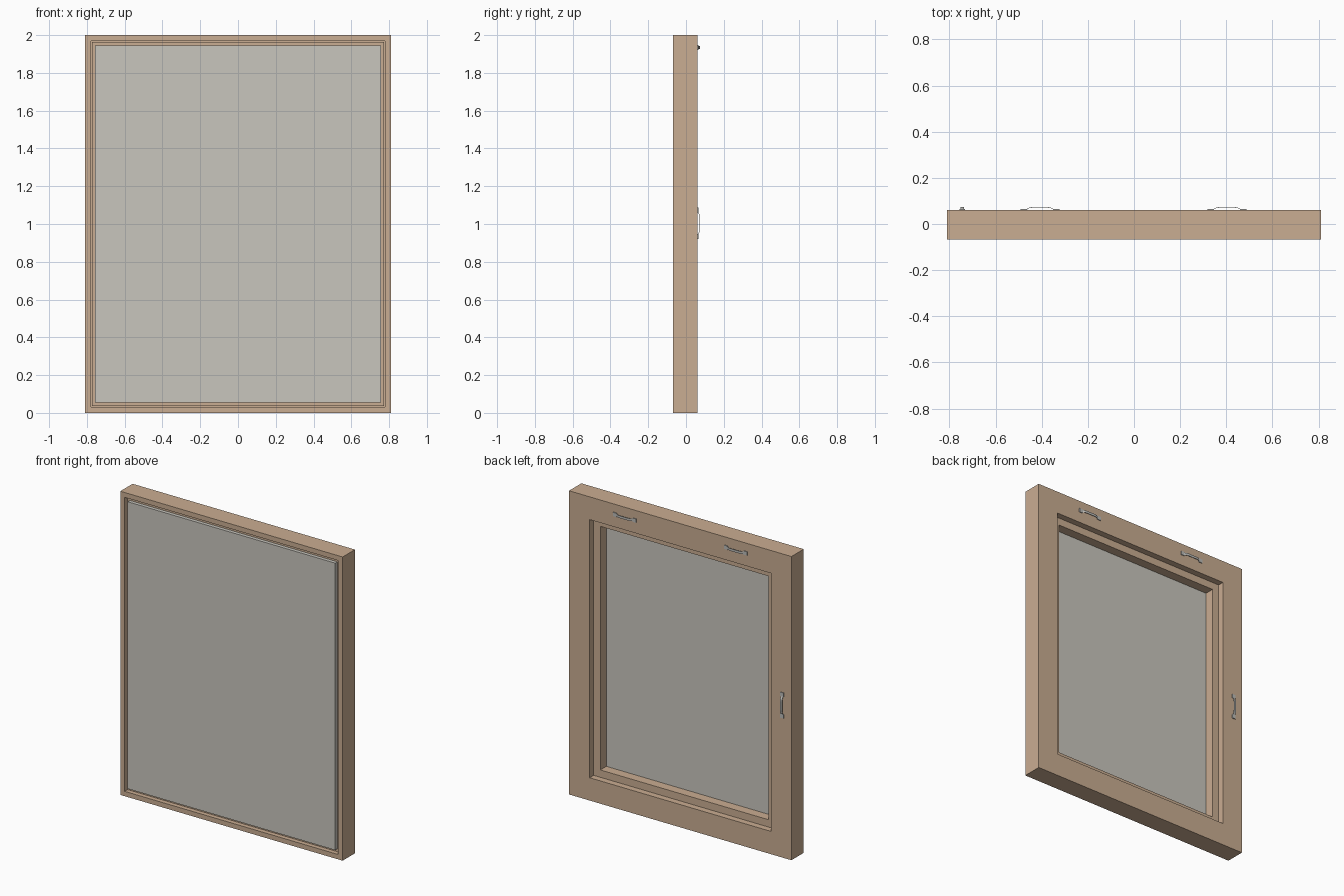
import bpy, bmesh
from mathutils import Matrix, Vector
from math import radians

if "Cube" in bpy.data.objects:
    bpy.data.objects.remove(bpy.data.objects["Cube"])


def material(name, rgb):
    m = bpy.data.materials.new(name)
    m.diffuse_color = (*rgb, 1)
    m.use_nodes = True
    m.node_tree.nodes["Principled BSDF"].inputs["Base Color"].default_value = m.diffuse_color
    return m


WOOD = material("tan wood", (0.59, 0.418, 0.287))
GLASS = material("grey glass", (0.584, 0.565, 0.515))
METAL = material("grey metal", (0.50, 0.50, 0.48))


def finish(bm, name, mat):
    bmesh.ops.recalc_face_normals(bm, faces=bm.faces)
    me = bpy.data.meshes.new(name)
    bm.to_mesh(me)
    bm.free()
    me.materials.append(mat)
    ob = bpy.data.objects.new(name, me)
    bpy.context.collection.objects.link(ob)
    return ob


def ring(name, section, mat):
    """Mitred rectangular frame; section = (inset from outer edge, y) points."""
    bm = bmesh.new()
    loops = []
    for sx, sz in ((-1, -1), (1, -1), (1, 1), (-1, 1)):
        loops.append([bm.verts.new((sx * (0.81 - i), y, 1 + sz * (1 - i)))
                      for i, y in section])
    n = len(section)
    for a in range(4):
        p, q = loops[a], loops[(a + 1) % 4]
        for k in range(n):
            j = (k + 1) % n
            bm.faces.new((p[k], q[k], q[j], p[j]))
    return finish(bm, name, mat)


def handle(name, x, z, angle):
    """Bow handle: arched strap with two mounting pads, on the back face."""
    bm = bmesh.new()
    half = [(0.083, 0.0605), (0.060, 0.0625), (0.046, 0.0705), (0.030, 0.0725)]
    path = half + [(-a, b) for a, b in reversed(half)]
    t, w = 0.0025, 0.008
    rows = []
    for px, py in path:
        rows.append([bm.verts.new((px, py + dy, dz)) for dy, dz in
                     ((-t / 2, -w), (t / 2, -w), (t / 2, w), (-t / 2, w))])
    for p, q in zip(rows, rows[1:]):
        for k in range(4):
            j = (k + 1) % 4
            bm.faces.new((p[k], q[k], q[j], p[j]))
    bm.faces.new(rows[0])
    bm.faces.new(rows[-1])
    for s in (-1, 1):
        bmesh.ops.create_cube(bm, size=1, matrix=Matrix.Translation((s * 0.071, 0.062, 0))
                              @ Matrix.Diagonal((0.026, 0.006, 0.025, 1)))
    ob = finish(bm, name, METAL)
    ob.location = (x, 0, z)
    ob.rotation_euler = (0, angle, 0)
    return ob


# Outer frame: thin rim in front, wide flange at the back
ring("outer_frame", [(0, -0.068), (0.032, -0.068), (0.032, 0.018),
                     (0.15, 0.018), (0.15, 0.06), (0, 0.06)], WOOD)

# Sash behind the pane, stepping inside the flange opening
ring("sash", [(0.036, -0.045), (0.198, -0.045), (0.198, 0.0175), (0.036, 0.0175)], WOOD)

# Glass pane overlapping the sash at the front
bm = bmesh.new()
bmesh.ops.create_cube(bm, size=1, matrix=Matrix.Translation((0, -0.0565, 1))
                      @ Matrix.Diagonal((1.512, 0.023, 1.89, 1)))
finish(bm, "glass_pane", GLASS)

# Two handles on the top rail, one on the side stile
handle("top_handle_left", -0.407, 1.934, 0)
handle("top_handle_right", 0.403, 1.934, 0)
handle("side_handle", -0.744, 1.004, radians(90))
